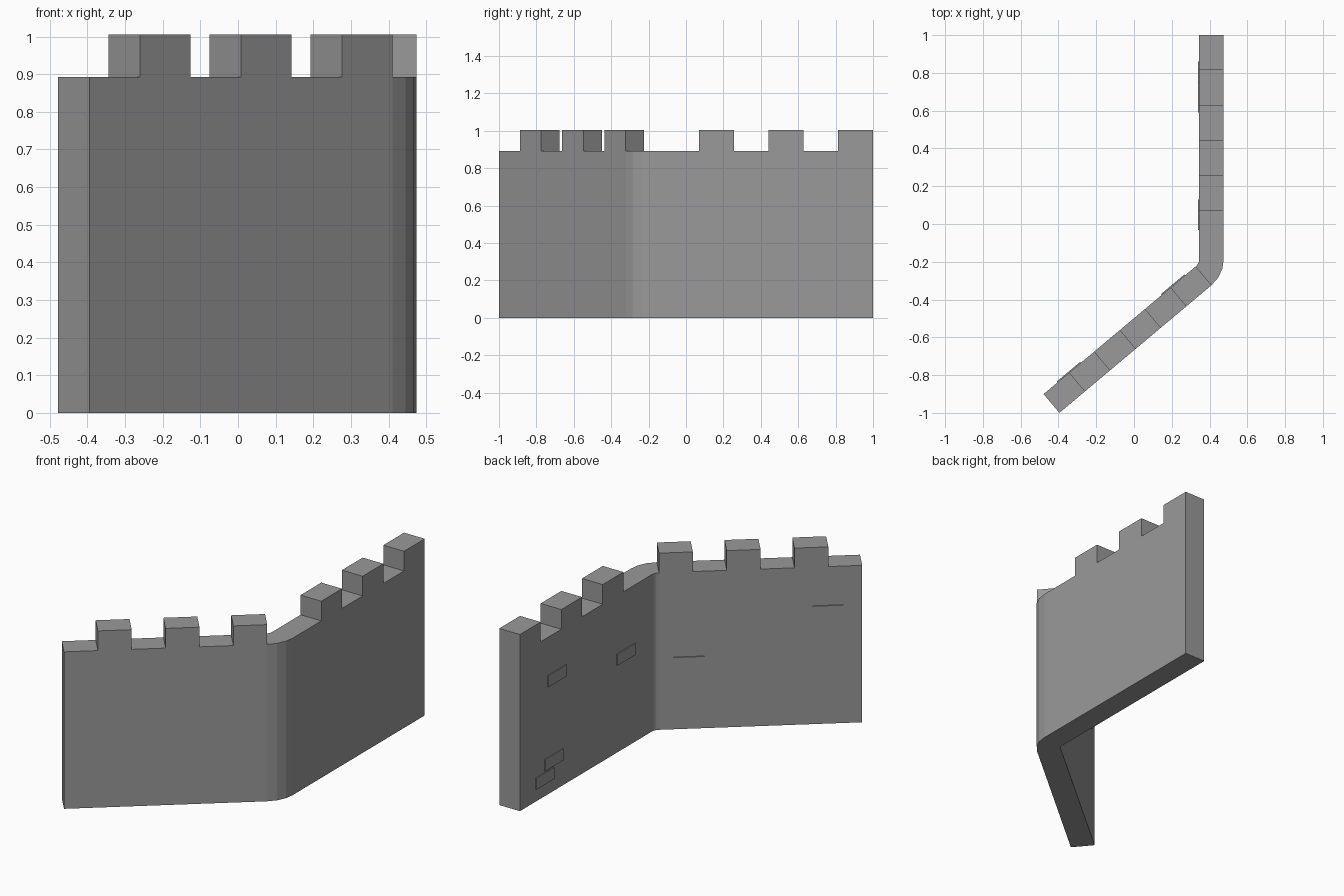
import bpy, bmesh
from math import radians
from mathutils import Vector, Matrix

cube = bpy.data.objects.get("Cube")
if cube:
    bpy.data.objects.remove(cube, do_unlink=True)

stone = bpy.data.materials.new("grey_stone")
stone.use_nodes = True
stone.diffuse_color = (0.32, 0.32, 0.32, 1)
stone.node_tree.nodes["Principled BSDF"].inputs["Base Color"].default_value = (0.32, 0.32, 0.32, 1)

WALK, TOP = 0.893, 1.005            # walkway and merlon heights
INNER, OUTER = 0.05, 0.18           # bend radii
BEND = Vector((0.295, -0.186, 0))   # bend centre
TURN = radians(-50)
STEP_A, STEP_B = 0.1753, 0.186      # merlon spacing on each arm


def turned(angle):
    """Outward direction across the wall, and direction along it."""
    spin = Matrix.Rotation(angle, 3, 'Z')
    return spin @ Vector((1, 0, 0)), spin @ Vector((0, 1, 0))


def add_object(name, bm):
    bmesh.ops.recalc_face_normals(bm, faces=bm.faces)
    mesh = bpy.data.meshes.new(name)
    bm.to_mesh(mesh)
    bm.free()
    mesh.materials.append(stone)
    obj = bpy.data.objects.new(name, mesh)
    bpy.context.collection.objects.link(obj)
    return obj


def raise_faces(bm, faces, height):
    out = bmesh.ops.extrude_face_region(bm, geom=faces)["geom"]
    for v in out:
        if isinstance(v, bmesh.types.BMVert):
            v.co.z = height
    return [f for f in out if isinstance(f, bmesh.types.BMFace)]


# Wall plan: slanted arm, rounded bend, straight arm, as (angle, distance along)
stations = [(TURN, -STEP_A * i) for i in range(6, 0, -1)]
stations += [(TURN * (1 - i / 3), 0) for i in range(4)]
stations += [(0, 1 - BEND.y - STEP_B * i) for i in range(5, -1, -1)]
merlon_cells = (1, 3, 5, 10, 12, 14)

bm = bmesh.new()
pairs = []
for angle, along in stations:
    across, forward = turned(angle)
    base = BEND + forward * along
    pairs.append([bm.verts.new(base + across * r) for r in (INNER, OUTER)])
cells = [bm.faces.new((a[0], a[1], b[1], b[0])) for a, b in zip(pairs, pairs[1:])]
centres = [cells[i].calc_center_median() for i in merlon_cells]

# Raise the wall, then the merlons
tops = raise_faces(bm, cells, WALK)
for c in centres:
    cell = min(tops, key=lambda f: (f.calc_center_median().xy - c.xy).length)
    tops.remove(cell)
    raise_faces(bm, [cell], TOP)
add_object("battlement_wall", bm)


# Raised bricks on the inner faces
def brick(name, angle, along, z, height=0.065, length=0.162, proud=0.006):
    across, forward = turned(angle)
    centre = BEND + across * INNER + forward * along + Vector((0, 0, z))
    frame = Matrix.Translation(centre) @ Matrix.Rotation(angle, 4, 'Z')
    bm = bmesh.new()
    bmesh.ops.create_cube(bm, size=1, matrix=frame @ Matrix.Diagonal((proud * 2, length, height, 1)))
    add_object(name, bm)


brick("straight_brick_upper", 0, 0.67 - BEND.y, 0.645)
brick("straight_brick_low", 0, 0.78 - BEND.y, 0.103)
brick("straight_brick_stacked", 0, 0.70 - BEND.y, 0.178)
brick("straight_brick_middle", 0, 0.05 - BEND.y, 0.53)
brick("slanted_brick_middle", TURN, -0.155, 0.378)
brick("slanted_brick_edge", TURN, -0.875, 0.67, height=0.006)
